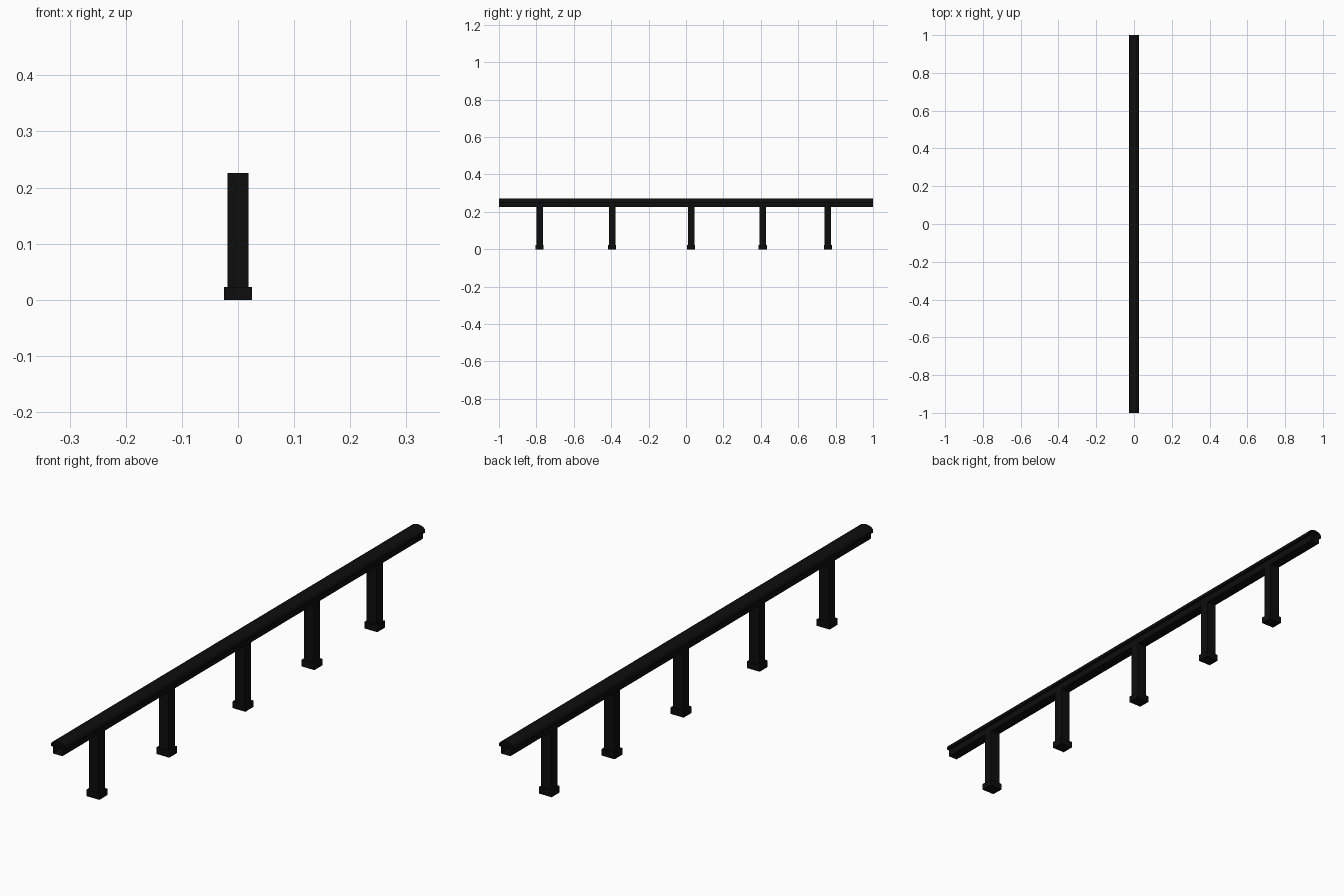
import bpy, bmesh, math

if "Cube" in bpy.data.objects:
    bpy.data.objects.remove(bpy.data.objects["Cube"])

black = bpy.data.materials.new("black_paint")
black.diffuse_color = (0.004, 0.004, 0.004, 1)
black.use_nodes = True
black.node_tree.nodes["Principled BSDF"].inputs["Base Color"].default_value = black.diffuse_color


def finish(name, bm):
    bmesh.ops.recalc_face_normals(bm, faces=bm.faces)
    me = bpy.data.meshes.new(name)
    bm.to_mesh(me)
    bm.free()
    ob = bpy.data.objects.new(name, me)
    me.materials.append(black)
    bpy.context.collection.objects.link(ob)
    return ob


def box(name, y, sx, sy, z0, z1):
    bm = bmesh.new()
    bmesh.ops.create_cube(bm, size=1)
    for v in bm.verts:
        v.co = (v.co.x * sx, y + v.co.y * sy, z0 + (v.co.z + 0.5) * (z1 - z0))
    return finish(name, bm)


# Handrail: open-ended extrusion with a narrow foot and rounded cap
arc = [(0.027 * math.cos(math.pi * i / 10), 0.256 + 0.016 * math.sin(math.pi * i / 10))
       for i in range(11)]
profile = [(-0.018, 0.25), (-0.018, 0.226), (0.018, 0.226), (0.018, 0.25),
           (0.027, 0.25)] + arc + [(-0.027, 0.25)]
bm = bmesh.new()
ring_a = [bm.verts.new((x, -1, z)) for x, z in profile]
ring_b = [bm.verts.new((x, 1, z)) for x, z in profile]
n = len(profile)
for i in range(n):
    j = (i + 1) % n
    bm.faces.new((ring_a[i], ring_a[j], ring_b[j], ring_b[i]))
rail = finish("handrail", bm)
bpy.context.view_layer.objects.active = rail
rail.select_set(True)
bpy.ops.object.shade_smooth_by_angle(angle=math.radians(35))

# Posts with square feet
for i, y in enumerate((-0.783, -0.395, 0.027, 0.41, 0.759), 1):
    box(f"post_{i}", y, 0.038, 0.035, 0.0, 0.226)
    box(f"post_foot_{i}", y, 0.05, 0.044, 0.0, 0.023)
